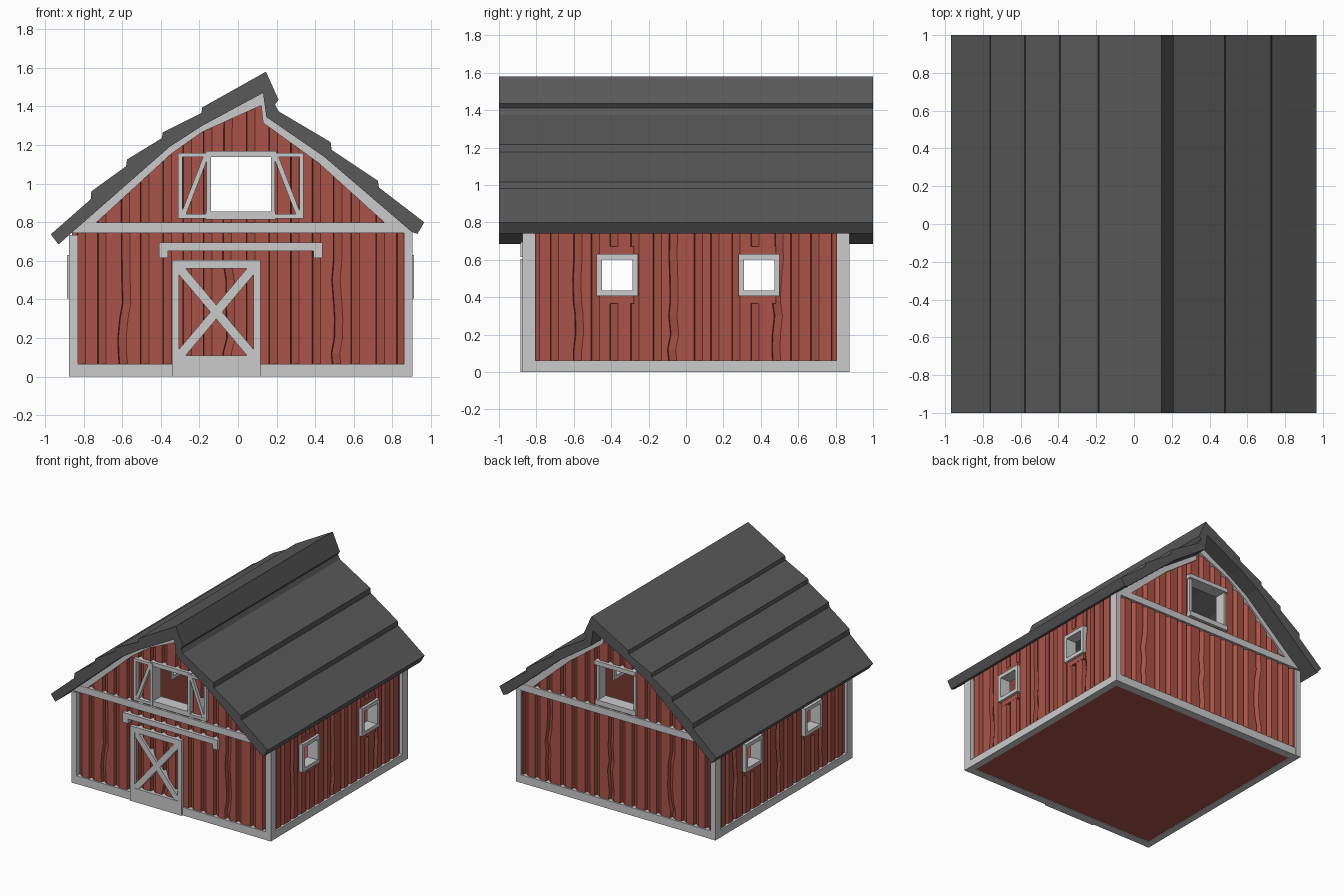
import bpy, bmesh, random
from mathutils import Vector

if "Cube" in bpy.data.objects:
    bpy.data.objects.remove(bpy.data.objects["Cube"])

random.seed(4)


def material(name, rgb):
    m = bpy.data.materials.new(name)
    m.diffuse_color = (*rgb, 1)
    m.use_nodes = True
    m.node_tree.nodes["Principled BSDF"].inputs["Base Color"].default_value = m.diffuse_color
    return m


RED = material("barn_red", (0.40, 0.088, 0.066))
DARK = material("roof_dark", (0.10, 0.10, 0.10))


def add_object(name, bm, mat=None):
    bmesh.ops.recalc_face_normals(bm, faces=bm.faces[:])
    me = bpy.data.meshes.new(name)
    bm.to_mesh(me)
    bm.free()
    ob = bpy.data.objects.new(name, me)
    bpy.context.collection.objects.link(ob)
    if mat:
        me.materials.append(mat)
    return ob


def loft(name, rings, mat=None):
    bm = bmesh.new()
    vs = [[bm.verts.new(p) for p in r] for r in rings]
    n = len(vs[0])
    bm.faces.new(vs[0])
    bm.faces.new(vs[-1])
    for a, b in zip(vs, vs[1:]):
        for i in range(n):
            j = (i + 1) % n
            bm.faces.new((a[i], a[j], b[j], b[i]))
    return add_object(name, bm, mat)


def prism(name, pts, y0, y1, mat=None):
    """Extrude an x-z outline along y."""
    return loft(name, [[(x, y, z) for x, z in pts] for y in (y0, y1)], mat)


def box(name, x0, x1, y0, y1, z0, z1, mat=None):
    return prism(name, [(x0, z0), (x1, z0), (x1, z1), (x0, z1)], y0, y1, mat)


def bar(name, p, q, w, y0, y1):
    """Diagonal brace on the front plane."""
    p, q = Vector(p), Vector(q)
    n = (q - p).orthogonal().normalized() * w / 2
    return prism(name, [p + n, q + n, q - n, p - n], y0, y1)


def boolean(ob, cutter, op):
    m = ob.modifiers.new("cut", 'BOOLEAN')
    m.operation, m.object, m.solver = op, cutter, 'EXACT'
    dg = bpy.context.evaluated_depsgraph_get()
    me = bpy.data.meshes.new_from_object(ob.evaluated_get(dg))
    ob.modifiers.clear()
    ob.data = me
    bpy.data.objects.remove(cutter)


# Roof: stepped shingle courses, crooked ridge
under = [(-0.845, 0.76), (-0.355, 1.19), (-0.185, 1.30), (0.13, 1.47),
         (0.147, 1.345), (0.445, 1.14), (0.90, 0.75)]
top = [(0.93, 0.74), (0.965, 0.80), (0.73, 0.98), (0.725, 1.015), (0.485, 1.175),
       (0.48, 1.215), (0.21, 1.375), (0.192, 1.41), (0.21, 1.435), (0.145, 1.58),
       (-0.185, 1.395), (-0.19, 1.365), (-0.39, 1.265), (-0.395, 1.235),
       (-0.575, 1.125), (-0.58, 1.09), (-0.76, 0.96), (-0.762, 0.92),
       (-0.97, 0.737), (-0.93, 0.685)]
prism("roof", under + top, -1, 1, DARK)

# Board walls: sawtooth plank outline, some edges split unevenly
corners = [(-0.86, -0.86), (0.89, -0.86), (0.89, 0.86), (-0.86, 0.86)]
zs = [0.005, 0.12, 0.2, 0.3, 0.38, 0.5, 0.6, 1.6]
rings = [[] for _ in zs]
for k in range(4):
    a, b = Vector(corners[k]), Vector(corners[(k + 1) % 4])
    d = (b - a).normalized()
    inward = Vector((-d.y, d.x))
    length = (b - a).length
    for r, z in zip(rings, zs):
        r.append((a.x, a.y, z))
    n = 16
    for i in range(n):
        t = length * (i + 0.5) / n + random.uniform(-0.012, 0.012)
        warp = i % 5 == 2
        for r, z in zip(rings, zs):
            w = random.uniform(-0.014, 0.014) if warp and 0.1 < z < 1 else 0
            for s, depth in ((-0.022, 0), (-0.018, 0.03), (0.022, 0)):
                p = a + d * (t + s + w) + inward * depth
                r.append((p.x, p.y, z))
walls = loft("board_walls", rings, RED)
gable = [(-0.87, 0), (-0.87, 0.755)] + [(x, z + 0.015) for x, z in under] + [(0.9, 0)]
boolean(walls, prism("gable_limit", gable, -1.1, 1.1), 'INTERSECT')
boolean(walls, box("room_cutter", -0.8, 0.83, -0.79, 0.79, 0.03, 2), 'DIFFERENCE')
boolean(walls, box("loft_cutter", -0.15, 0.18, -1.2, 1.2, 0.845, 1.15), 'DIFFERENCE')
for y in (-0.3675, 0.391):
    boolean(walls, box("window_cutter", -1.2, 1.2, y - 0.09, y + 0.09, 0.43, 0.61), 'DIFFERENCE')
if not walls.data.materials:
    walls.data.materials.append(RED)

# Corner posts, base boards, beams and gable trim
for s in (-1, 1):
    def ys(a, b):
        return sorted((s * a, s * b))
    end = "front" if s < 0 else "back"
    for x0, x1, top_z in ((-0.875, -0.83, 0.735), (0.86, 0.905, 0.75)):
        box(end + "_corner_post", x0, x1, *ys(0.805, 0.875), 0, top_z)
    box(end + "_base_board", -0.874, 0.904, *ys(0.81, 0.873), 0, 0.065)
    box(end + "_beam", -0.873, 0.903, *ys(0.81, 0.874), 0.745, 0.80)
    inner = [(0.79, 0.77), (0.42, 1.105), (0.13, 1.315), (0.12, 1.405),
             (-0.185, 1.268), (-0.345, 1.155), (-0.765, 0.77)]
    prism(end + "_gable_trim", [(x, z + 0.004) for x, z in under] + inner, *ys(0.81, 0.872))
    # Loft window frame
    box(end + "_loft_lintel", -0.165, 0.20, *ys(0.78, 0.885), 1.137, 1.17)
    box(end + "_loft_sill", -0.165, 0.195, *ys(0.78, 0.882), 0.815, 0.855)
    box(end + "_loft_jamb_left", -0.162, -0.14, *ys(0.78, 0.868), 0.85, 1.14)
    box(end + "_loft_jamb_right", 0.17, 0.192, *ys(0.78, 0.868), 0.85, 1.14)

for side, x0, x1 in (("left", -0.874, -0.82), ("right", 0.85, 0.904)):
    box(side + "_base_board", x0, x1, -0.81, 0.81, 0, 0.06)


def frame(name, x0, x1, z0, z1, w, y0, y1):
    box(name + "_left", x0, x0 + w, y0, y1, z0, z1)
    box(name + "_right", x1 - w, x1, y0, y1, z0, z1)
    box(name + "_top", x0 + w, x1 - w, y0, y1, z1 - w, z1)
    box(name + "_bottom", x0 + w, x1 - w, y0, y1, z0, z0 + w)


# Side windows with their flat boards above and below
for side, x0, x1, p0, p1 in (("left", -0.885, -0.79, -0.861, -0.83),
                             ("right", 0.82, 0.912, 0.86, 0.891)):
    for y in (-0.3675, 0.391):
        a, b = y - 0.11, y + 0.11
        n = side + "_window"
        box(n + "_front", x0, x1, a, a + 0.028, 0.405, 0.63)
        box(n + "_back", x0, x1, b - 0.028, b, 0.405, 0.63)
        box(n + "_top", x0, x1, a + 0.028, b - 0.028, 0.60, 0.63)
        box(n + "_sill", x0, x1, a + 0.028, b - 0.028, 0.405, 0.435)
        for z0, z1 in ((0.365, 0.42), (0.615, 0.67)):
            box(n + "_board", p0, p1, y - 0.09, y + 0.09, z0, z1, RED)

# Open shutters
for name, x0, x1 in (("left_shutter", -0.31, -0.14), ("right_shutter", 0.17, 0.34)):
    frame(name, x0, x1, 0.82, 1.16, 0.022, -0.889, -0.83)
    lo, hi = (x0 + 0.025, x1 - 0.025) if x0 < 0 else (x1 - 0.025, x0 + 0.025)
    bar(name + "_brace", (lo, 0.835), (hi, 1.145), 0.025, -0.886, -0.83)

# Barn door with cross brace
for name, x0, x1, z0, z1 in (("left_stile", -0.343, -0.305, 0, 0.605),
                             ("right_stile", 0.08, 0.117, 0, 0.605),
                             ("top_rail", -0.305, 0.08, 0.56, 0.605),
                             ("bottom_rail", -0.305, 0.08, 0, 0.11)):
    box("door_" + name, x0, x1, -0.885, -0.82, z0, z1)
bar("door_brace_up", (-0.31, 0.10), (0.085, 0.57), 0.047, -0.881, -0.82)
bar("door_brace_down", (-0.31, 0.57), (0.085, 0.10), 0.047, -0.880, -0.82)

# Sliding door track with hooked ends
prism("door_track", [(-0.41, 0.615), (-0.363, 0.615), (-0.363, 0.652), (0.39, 0.652),
                     (0.39, 0.615), (0.437, 0.615), (0.437, 0.695), (-0.41, 0.695)],
      -0.885, -0.82)
